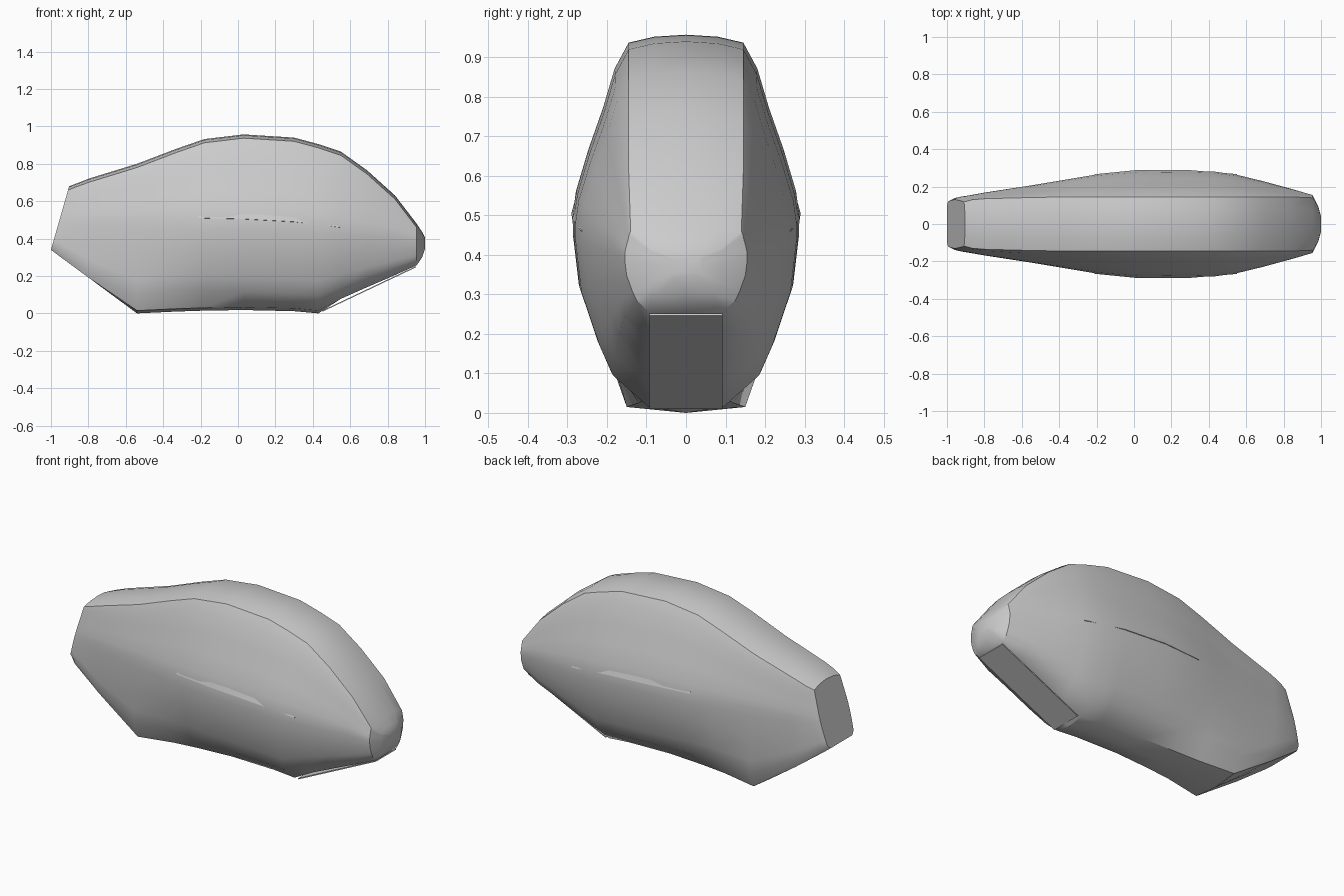
import bpy, bmesh
from mathutils import Vector

if "Cube" in bpy.data.objects:
    bpy.data.objects.remove(bpy.data.objects["Cube"])

# x, top z, bottom z, crown half-width, max half-width, its z, chine half-width, its z, belly half-width
STATIONS = [
    (-1.00, .680, .340, .118, .130, .50, .120, .360, .100),
    (-0.96, .697, .315, .130, .146, .50, .138, .345, .120),
    (-0.80, .720, .192, .135, .168, .50, .155, .235, .135),
    (-0.54, .800, .000, .142, .208, .50, .180, .100, .150),
    (-0.33, .880, .010, .145, .243, .50, .182, .125, .120),
    (-0.18, .932, .015, .145, .268, .50, .186, .125, .110),
    (0.03, .957, .018, .145, .287, .50, .190, .115, .100),
    (0.30, .940, .012, .145, .284, .49, .190, .105, .098),
    (0.43, .905, .000, .145, .280, .48, .185, .095, .095),
    (0.55, .865, .078, .145, .263, .47, .180, .140, .095),
    (0.69, .765, .140, .145, .229, .45, .170, .195, .095),
    (0.84, .630, .205, .145, .188, .43, .155, .245, .095),
    (0.955, .480, .257, .140, .155, .40, .125, .285, .095),
    (0.985, .435, .300, .090, .095, .385, .085, .315, .070),
    (1.00, .405, .345, .035, .040, .375, .035, .352, .030),
]


def half_section(s):
    """Half outline (y, z) from crown centre down to keel centre."""
    x, zt, zb, wt, wm, zm, wc, zc, wb = s
    drop = min(.02, (zt - zm) * .4)
    z0 = zt - drop
    pts = [(0, zt), (wt * .55, zt - drop * .25), (wt, z0)]
    for t, f in ((.15, .25), (.38, .46), (.62, .72), (.86, .94)):
        pts.append((wt + (wm - wt) * f, z0 + (zm - z0) * t))
    pts.append((wm, zm))
    for t, f in ((.13, .99), (.45, .84), (.8, .36)):
        pts.append((wc + (wm - wc) * f, zm + (zc - zm) * t))
    lift = .015 if -.6 < x < .5 else 0
    pts += [(wc, zc), (wb, zb + lift), (0, zb)]
    return pts


def section_x(x, z):
    """The tail end leans forward toward the top."""
    if x <= -.9:
        return x + .1 * (z - .34) / .35
    return x


def finish(name, bm):
    bmesh.ops.recalc_face_normals(bm, faces=bm.faces)
    mesh = bpy.data.meshes.new(name)
    bm.to_mesh(mesh)
    bm.free()
    ob = bpy.data.objects.new(name, mesh)
    bpy.context.collection.objects.link(ob)
    bpy.ops.object.select_all(action='DESELECT')
    ob.select_set(True)
    bpy.context.view_layer.objects.active = ob
    bpy.ops.object.shade_smooth_by_angle(angle=.6)
    return ob


# Main shell lofted through the stations
bm = bmesh.new()
rings = []
for s in STATIONS:
    half = half_section(s)
    loop = half + [(-y, z) for y, z in reversed(half[1:-1])]
    rings.append([bm.verts.new((section_x(s[0], z), y, z)) for y, z in loop])
for a, b in zip(rings, rings[1:]):
    n = len(a)
    for i in range(n):
        j = (i + 1) % n
        bm.faces.new((a[i], a[j], b[j], b[i]))
bm.faces.new(rings[0])
bm.faces.new(rings[-1])
finish("shell_body", bm)


def plate(name, a, b, half_a, half_b, thick):
    """Thin flat plate spanning two (x, z) points, offset along its normal."""
    d = Vector((b[0] - a[0], 0, b[1] - a[1])).normalized()
    nrm = Vector((d.z, 0, -d.x)) * thick
    bm = bmesh.new()
    corners = [Vector((a[0], -half_a, a[1])), Vector((b[0], -half_b, b[1])),
               Vector((b[0], half_b, b[1])), Vector((a[0], half_a, a[1]))]
    low = [bm.verts.new(c) for c in corners]
    high = [bm.verts.new(c + nrm) for c in corners]
    bm.faces.new(low)
    bm.faces.new(high)
    for i in range(4):
        j = (i + 1) % 4
        bm.faces.new((low[i], low[j], high[j], high[i]))
    return finish(name, bm)


# Flat panel on the sloping front underside
plate("front_panel", (.45, .015), (.95, .252), .092, .092, .006)


# Thin raised crease along each flank
def flank_crease(name, side):
    bm = bmesh.new()
    rows = []
    for x, y, z, h in ((-.21, .262, .51, .012), (.03, .286, .505, .022),
                       (.3, .284, .49, .02), (.55, .263, .46, .008)):
        rows.append([bm.verts.new((x, side * (y - .008), z + h * 2)),
                     bm.verts.new((x, side * (y + .004), z)),
                     bm.verts.new((x, side * (y - .01), z - .004))])
    for a, b in zip(rows, rows[1:]):
        for i in range(3):
            j = (i + 1) % 3
            bm.faces.new((a[i], a[j], b[j], b[i]))
    bm.faces.new(rows[0])
    bm.faces.new(rows[-1])
    finish(name, bm)


for side, label in ((-1, "front"), (1, "back")):
    flank_crease(label + "_flank_crease", side)
